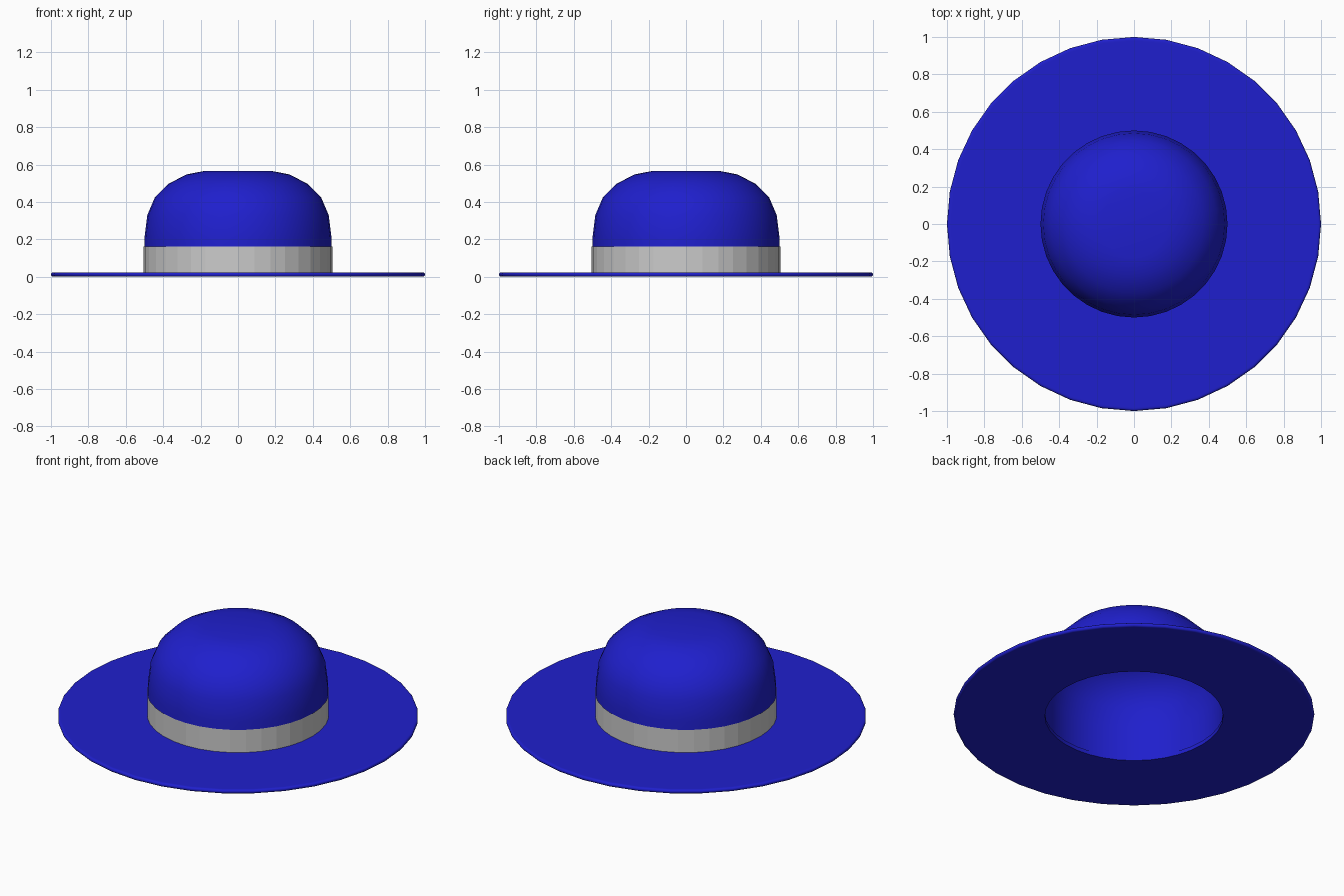
import bpy, bmesh, math

if "Cube" in bpy.data.objects:
    bpy.data.objects.remove(bpy.data.objects["Cube"])

SIDES = 36

blue = bpy.data.materials.new("blue_felt")
blue.diffuse_color = (0.0137, 0.0137, 0.61, 1)
blue.use_nodes = True
blue.node_tree.nodes["Principled BSDF"].inputs["Base Color"].default_value = blue.diffuse_color


def revolve(name, profile, closed=False, material=None, smooth=None):
    """Spin an (r, z) profile around z; a point with r = 0 becomes a pole."""
    bm = bmesh.new()
    rings = []
    for r, z in profile:
        if r == 0:
            rings.append([bm.verts.new((0, 0, z))] * SIDES)
        else:
            angles = [2 * math.pi * i / SIDES for i in range(SIDES)]
            rings.append([bm.verts.new((r * math.cos(a), r * math.sin(a), z)) for a in angles])
    pairs = list(zip(rings, rings[1:]))
    if closed:
        pairs.append((rings[-1], rings[0]))
    for low, high in pairs:
        for i in range(SIDES):
            j = (i + 1) % SIDES
            corners = [low[i], low[j], high[j], high[i]]
            bm.faces.new(list(dict.fromkeys(corners)))
    bmesh.ops.recalc_face_normals(bm, faces=bm.faces)
    mesh = bpy.data.meshes.new(name)
    bm.to_mesh(mesh)
    bm.free()
    obj = bpy.data.objects.new(name, mesh)
    bpy.context.collection.objects.link(obj)
    if material:
        mesh.materials.append(material)
    if smooth:
        bpy.ops.object.select_all(action='DESELECT')
        obj.select_set(True)
        bpy.context.view_layer.objects.active = obj
        bpy.ops.object.shade_smooth_by_angle(angle=math.radians(smooth))
    return obj


# Flat ring brim with a smooth half-round outer edge
R = 0.012
edge = [(1 - R + R * math.cos(math.radians(a)), R + R * math.sin(math.radians(a)))
        for a in range(-90, 91, 30)]
revolve("brim", [(0.494, 0.0), (0.98, 0.0)] + edge + [(0.98, 2 * R), (0.494, 2 * R)],
        closed=True, material=blue, smooth=40)

# Hollow crown, open at the bottom, with a flattened top
revolve("crown", [(0.5, 2 * R), (0.5, 0.21), (0.485, 0.33), (0.445, 0.423),
                  (0.37, 0.498), (0.275, 0.547), (0.178, 0.566), (0, 0.566)],
        material=blue, smooth=40)

# Grey ribbon around the base of the crown
revolve("ribbon_band", [(0.505, 2 * R), (0.505, 0.163)])
